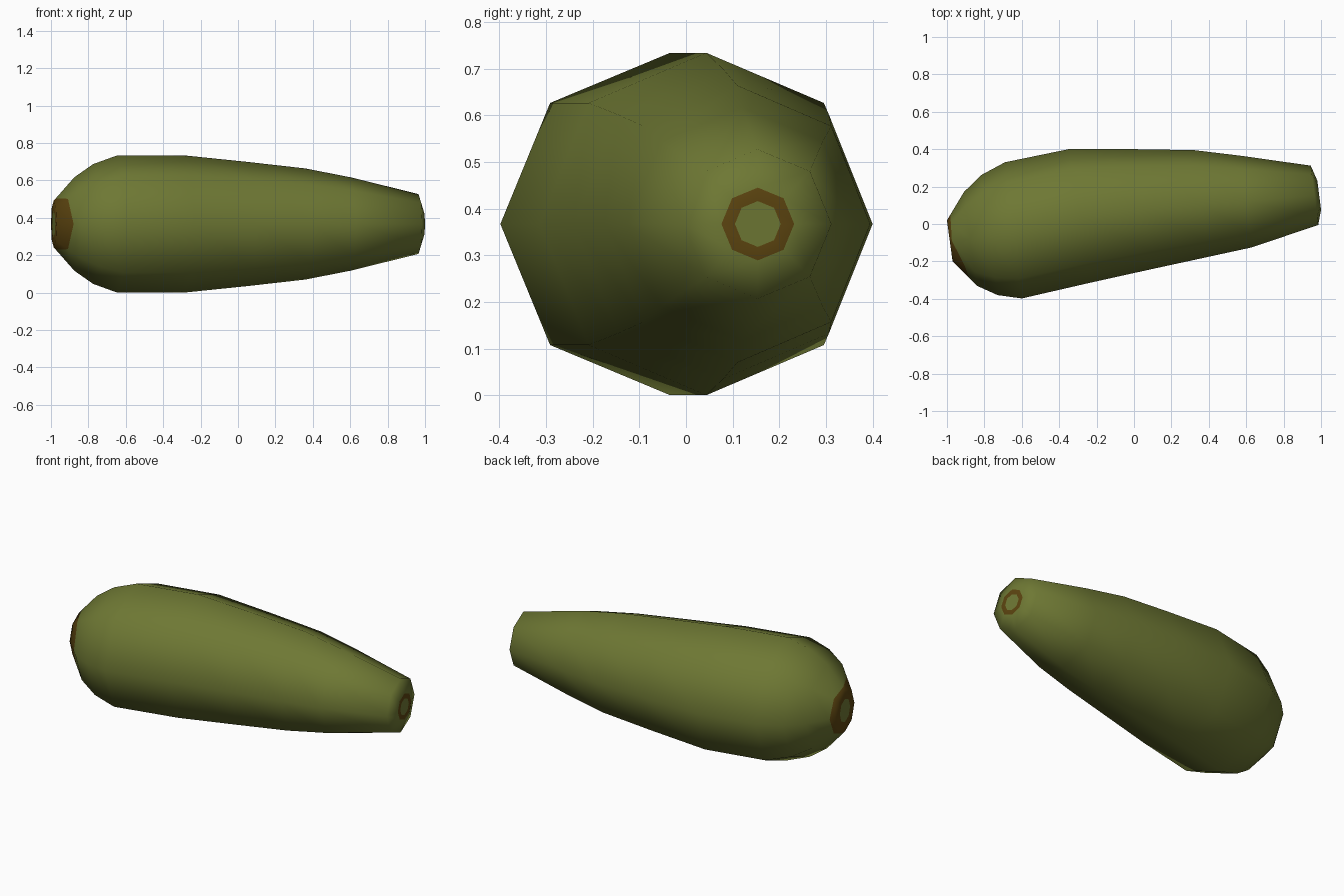
import bpy, bmesh, math
from mathutils import Vector

if "Cube" in bpy.data.objects:
    bpy.data.objects.remove(bpy.data.objects["Cube"])

ZC, N = 0.367, 8


def material(name, rgb):
    m = bpy.data.materials.new(name)
    m.diffuse_color = (*rgb, 1)
    m.use_nodes = True
    m.node_tree.nodes["Principled BSDF"].inputs["Base Color"].default_value = m.diffuse_color
    return m


# Tilted octagonal sections: back point (x, y), front point (x, y), half height
SECTIONS = [
    ((-1.00, 0.02), (-0.97, -0.20), 0.125),
    ((-0.91, 0.17), (-0.84, -0.33), 0.25),
    ((-0.82, 0.26), (-0.73, -0.38), 0.32),
    ((-0.69, 0.33), (-0.60, -0.398), 0.367),
    ((-0.35, 0.40), (-0.23, -0.313), 0.367),
    ((0.00, 0.40), (0.10, -0.24), 0.332),
    ((0.32, 0.395), (0.40, -0.175), 0.297),
    ((0.57, 0.365), (0.63, -0.125), 0.25),
    ((0.945, 0.312), (0.985, -0.005), 0.16),
    ((0.98, 0.232), (1.00, 0.076), 0.078),
]


def ring(section, scale=1.0):
    back, front, h = section
    b, f = Vector((*back, ZC)), Vector((*front, ZC))
    mid, half = (b + f) / 2, (b - f) / 2 * scale
    pts = []
    for i in range(N):
        a = math.tau * i / N
        pts.append(mid + half * math.cos(a) + Vector((0, 0, h * scale * math.sin(a))))
    return pts


rings = [ring(s) for s in SECTIONS]

# Uneven outer edge of the brown blossom scar, reaching further on the front side
scar = []
for i in range(N):
    c = math.cos(math.tau * i / N)
    t = 0.1 + 0.1 * max(c, 0) + 0.6 * max(-c, 0)
    scar.append(rings[0][i].lerp(rings[1][i], t))

loops = [ring(SECTIONS[0], 0.55), rings[0], scar] + rings[1:] + [ring(SECTIONS[-1], 0.63)]
brown_bands = {0, 1, len(loops) - 2}

# Fruit body lofted through the loops, with brown bands at both ends
bm = bmesh.new()
verts = [[bm.verts.new(p) for p in loop] for loop in loops]
for k in range(len(verts) - 1):
    for i in range(N):
        j = (i + 1) % N
        f = bm.faces.new((verts[k][i], verts[k][j], verts[k + 1][j], verts[k + 1][i]))
        f.material_index = 1 if k in brown_bands else 0
bm.faces.new(verts[0])
bm.faces.new(verts[-1])
for f in bm.faces:
    f.smooth = True
bmesh.ops.recalc_face_normals(bm, faces=bm.faces)

mesh = bpy.data.meshes.new("fruit_body")
bm.to_mesh(mesh)
bm.free()
mesh.materials.append(material("olive green skin", (0.156, 0.188, 0.034)))
mesh.materials.append(material("brown scar", (0.107, 0.058, 0.005)))
body = bpy.data.objects.new("fruit_body", mesh)
bpy.context.collection.objects.link(body)
